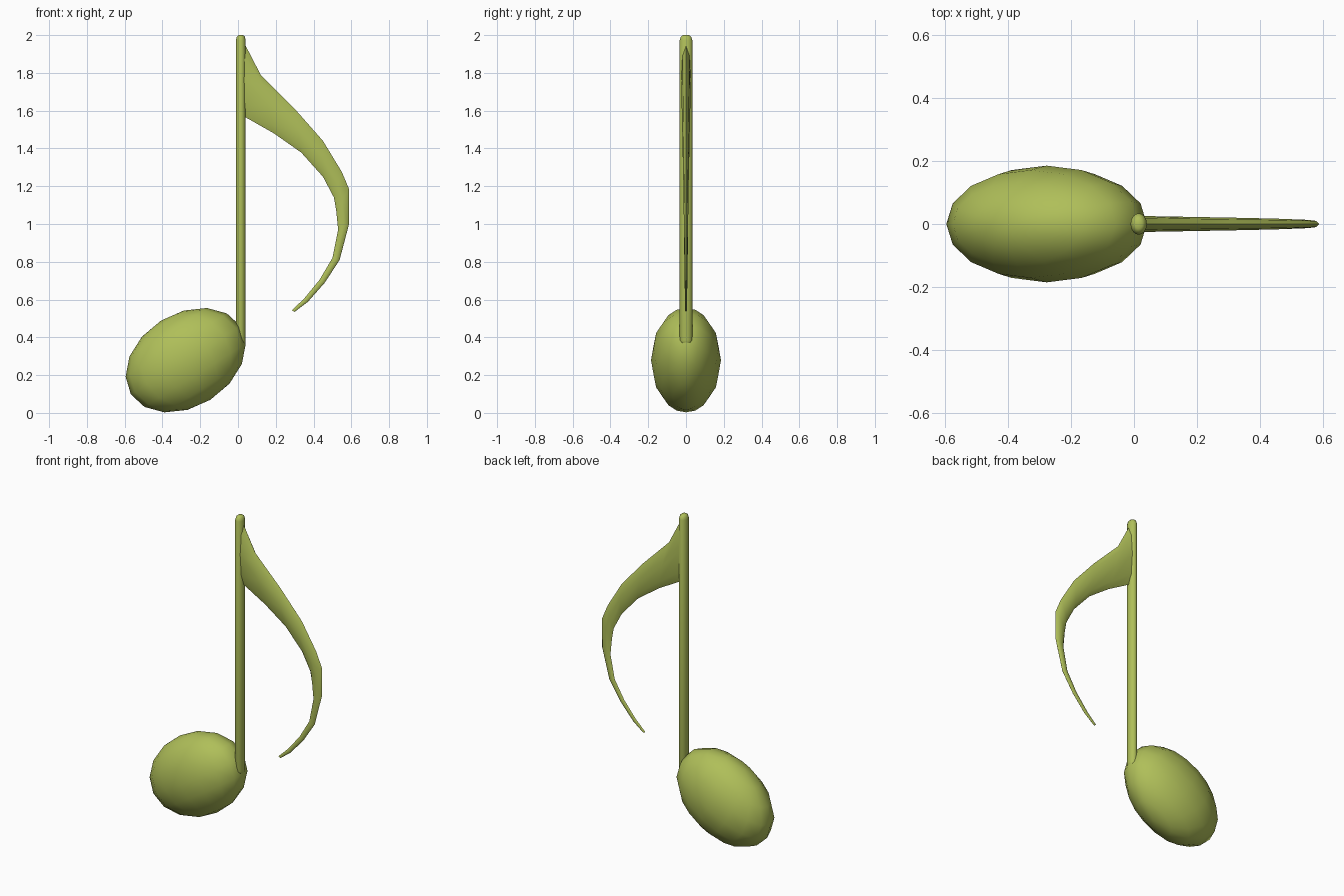
import bpy, bmesh, math
from mathutils import Matrix, Vector

cube = bpy.data.objects.get("Cube")
if cube:
    bpy.data.objects.remove(cube, do_unlink=True)

OLIVE = (0.43, 0.52, 0.10, 1.0)
mat = bpy.data.materials.new("olive green")
mat.use_nodes = True
mat.diffuse_color = OLIVE
mat.node_tree.nodes["Principled BSDF"].inputs["Base Color"].default_value = OLIVE


def finish(bm, name, angle):
    """Turn a bmesh into a smooth-shaded object with the shared material."""
    bmesh.ops.recalc_face_normals(bm, faces=bm.faces)
    mesh = bpy.data.meshes.new(name)
    bm.to_mesh(mesh)
    bm.free()
    mesh.materials.append(mat)
    obj = bpy.data.objects.new(name, mesh)
    bpy.context.collection.objects.link(obj)
    bpy.ops.object.select_all(action='DESELECT')
    obj.select_set(True)
    bpy.context.view_layer.objects.active = obj
    bpy.ops.object.shade_smooth_by_angle(angle=math.radians(angle))
    return obj


def loft(bm, rings):
    """Skin closed rings of points and cap both ends."""
    loops = [[bm.verts.new(p) for p in ring] for ring in rings]
    n = len(loops[0])
    for a, b in zip(loops, loops[1:]):
        for i in range(n):
            j = (i + 1) % n
            bm.faces.new((a[i], a[j], b[j], b[i]))
    bm.faces.new(loops[0])
    bm.faces.new(loops[-1])


# Note head: tilted ellipsoid
bm = bmesh.new()
bmesh.ops.create_uvsphere(bm, u_segments=16, v_segments=8, radius=1.0)
place = (Matrix.Translation((-0.277, 0, 0.279))
         @ Matrix.Rotation(math.radians(-32), 4, 'Y')
         @ Matrix.Diagonal((0.342, 0.185, 0.247, 1)))
bmesh.ops.transform(bm, matrix=place, verts=bm.verts)
finish(bm, "note_head", 60)

# Stem: slim oval rod with rounded ends (z, scale)
STEM = [(0.355, 0.45), (0.362, 0.8), (0.385, 1.0), (1.972, 1.0), (1.992, 0.8), (2.0, 0.45)]
bm = bmesh.new()
loft(bm, [[(0.015 + 0.026 * s * math.cos(k * math.pi / 8),
            0.034 * s * math.sin(k * math.pi / 8), z) for k in range(16)]
          for z, s in STEM])
finish(bm, "stem", 60)

# Flag: curved tapering blade, (outer x, z, inner x, z, half thickness)
FLAG = [
    (0.020, 1.985, 0.020, 1.572, 0.025),
    (0.045, 1.935, 0.045, 1.562, 0.025),
    (0.120, 1.790, 0.190, 1.480, 0.023),
    (0.300, 1.610, 0.335, 1.378, 0.020),
    (0.450, 1.440, 0.450, 1.250, 0.017),
    (0.550, 1.275, 0.508, 1.140, 0.014),
    (0.588, 1.185, 0.520, 1.070, 0.013),
    (0.588, 1.000, 0.530, 0.970, 0.011),
    (0.538, 0.810, 0.500, 0.820, 0.009),
    (0.460, 0.690, 0.432, 0.705, 0.007),
    (0.370, 0.588, 0.350, 0.605, 0.006),
    (0.300, 0.535, 0.285, 0.543, 0.004),
]
# Lens-shaped section: position across the blade, thickness factor
LENS = [(0, 0), (0.16, 0.75), (0.5, 1), (0.84, 0.75), (1, 0),
        (0.84, -0.75), (0.5, -1), (0.16, -0.75)]
bm = bmesh.new()
rings = []
for ox, oz, ix, iz, half in FLAG:
    outer, inner = Vector((ox, 0, oz)), Vector((ix, 0, iz))
    rings.append([outer.lerp(inner, t) + Vector((0, half * w, 0)) for t, w in LENS])
loft(bm, rings)
finish(bm, "flag", 50)
